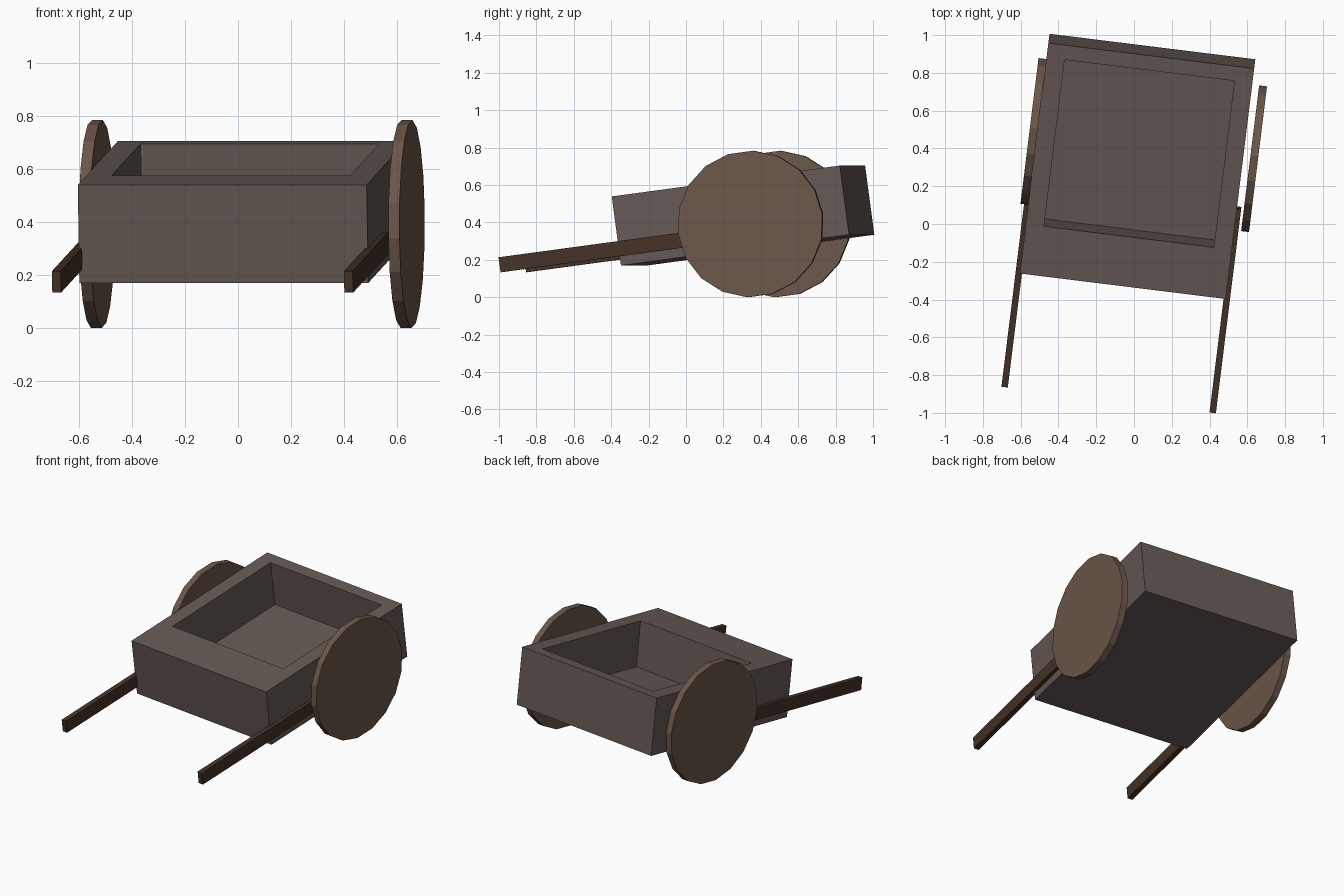
import bpy, bmesh
from math import radians, pi
from mathutils import Matrix, Vector

if "Cube" in bpy.data.objects:
    bpy.data.objects.remove(bpy.data.objects["Cube"])

# Whole cart is turned slightly and tipped down at the front
CART = (Matrix.Translation((0.019, 0.305, 0.436))
        @ Matrix.Rotation(radians(-7.06), 4, 'Z')
        @ Matrix.Rotation(radians(7.65), 4, 'X'))


def material(name, rgb):
    m = bpy.data.materials.new(name)
    m.diffuse_color = (*rgb, 1)
    m.use_nodes = True
    m.node_tree.nodes["Principled BSDF"].inputs["Base Color"].default_value = m.diffuse_color
    return m


def finish(name, bm, mat):
    bmesh.ops.recalc_face_normals(bm, faces=bm.faces)
    me = bpy.data.meshes.new(name)
    bm.to_mesh(me)
    bm.free()
    me.materials.append(mat)
    ob = bpy.data.objects.new(name, me)
    ob.matrix_world = CART
    bpy.context.collection.objects.link(ob)
    return ob


def block(lo, hi):
    lo, hi = Vector(lo), Vector(hi)
    bm = bmesh.new()
    bmesh.ops.create_cube(bm, size=1, matrix=Matrix.Translation((lo + hi) / 2)
                          @ Matrix.Diagonal((*(hi - lo), 1)))
    return bm


body_wood = material("body_wood", (0.13, 0.10, 0.09))
wheel_wood = material("wheel_wood", (0.15, 0.095, 0.068))
shaft_wood = material("shaft_wood", (0.06, 0.032, 0.021))

# Open box with a thicker front wall
bm = block((-0.549, -0.62, -0.1865), (0.549, 0.62, 0.1865))
top = max(bm.faces, key=lambda f: f.calc_center_median().z)
bmesh.ops.inset_region(bm, faces=[top], thickness=0.08)
for v in top.verts:
    v.co.x = 0.453 if v.co.x > 0 else -0.453
    v.co.y = 0.542 if v.co.y > 0 else -0.354
floor = bmesh.ops.extrude_discrete_faces(bm, faces=[top])["faces"][0]
bmesh.ops.translate(bm, verts=floor.verts, vec=(0, 0, -0.297))
finish("cart_box", bm, body_wood)

# Solid disc wheels; the left one touches the box, the right stands off
for side, x in (("left", -0.570), ("right", 0.607)):
    bm = bmesh.new()
    bmesh.ops.create_cone(bm, cap_ends=True, segments=18, radius1=0.392,
                          radius2=0.392, depth=0.042,
                          matrix=Matrix.Translation((x, 0.109, -0.06))
                          @ Matrix.Rotation(pi / 2, 4, 'Y'))
    finish(side + "_wheel", bm, wheel_wood)

# Pulling shafts along both sides
for side, x in (("left", -0.555), ("right", 0.555)):
    bm = block((x - 0.017, -1.265, -0.136), (x + 0.017, -0.165, -0.055))
    finish(side + "_shaft", bm, shaft_wood)
